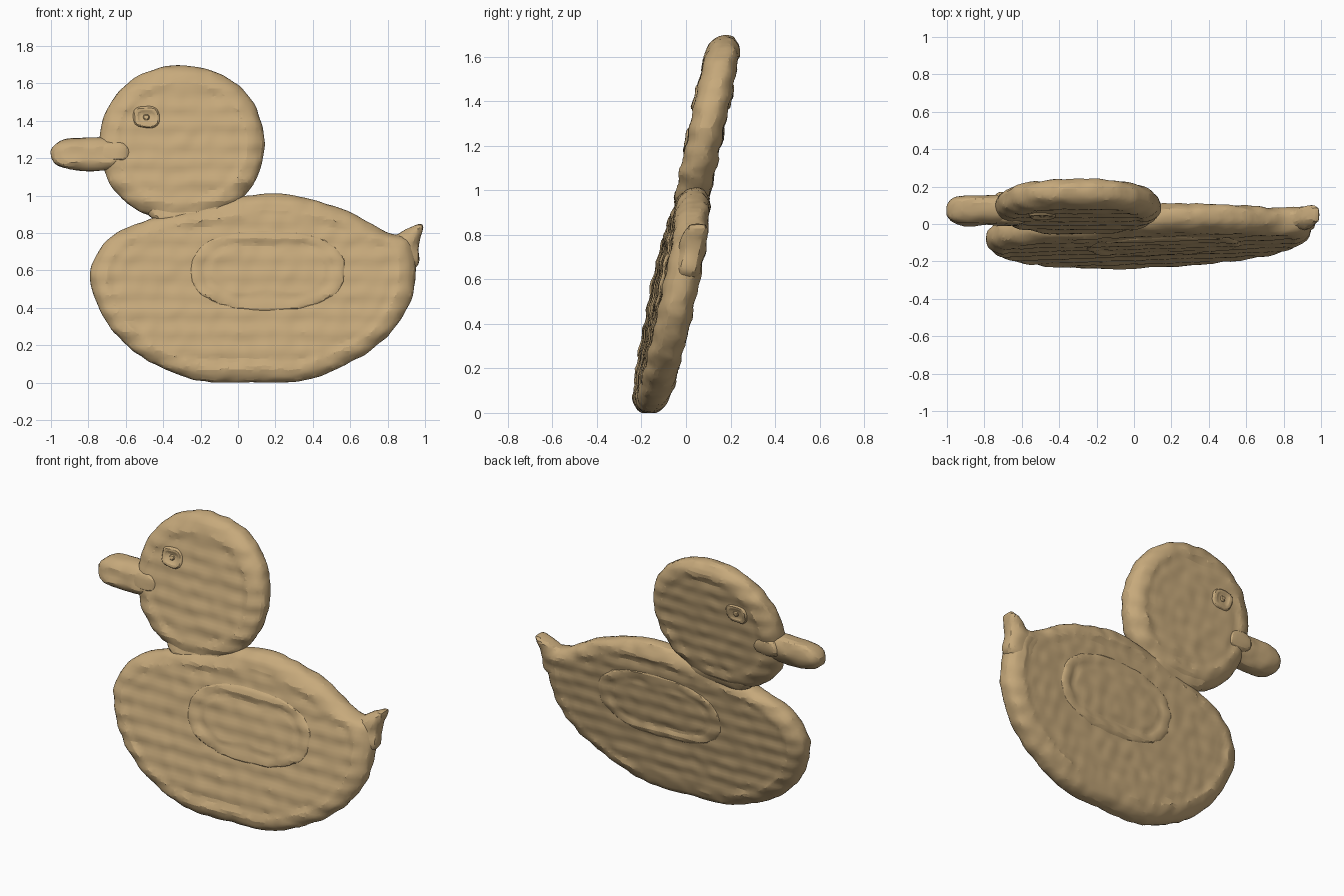
import bpy, bmesh, math
from mathutils import Vector, noise

cube = bpy.data.objects.get("Cube")
if cube:
    bpy.data.objects.remove(cube, do_unlink=True)

# One material for the whole carving
WOOD = (0.57, 0.40, 0.20, 1)
wood = bpy.data.materials.new("tan wood")
wood.use_nodes = True
wood.diffuse_color = WOOD
wood.node_tree.nodes["Principled BSDF"].inputs["Base Color"].default_value = WOOD

SLOPE, MIDDLE, TREAD = 0.207, 0.83, 0.1
BODY_TURN = 0.035  # the body swings back towards the tail


def oval(cx, cz, rx, rz, power=2.0, count=72):
    """Superellipse outline in the x-z plane."""
    pts = []
    for i in range(count):
        a = math.tau * i / count
        c, s = math.cos(a), math.sin(a)
        pts.append(Vector((cx + rx * math.copysign(abs(c) ** (2 / power), c),
                           cz + rz * math.copysign(abs(s) ** (2 / power), s))))
    return pts


def smooth_loop(points, steps=6):
    """Closed Catmull-Rom curve through the points."""
    p = [Vector(q) for q in points]
    n, out = len(p), []
    for i in range(n):
        a, b, c, d = p[i - 1], p[i], p[(i + 1) % n], p[(i + 2) % n]
        for k in range(steps):
            t = k / steps
            out.append(0.5 * (2 * b + (c - a) * t + (2 * a - 5 * b + 4 * c - d) * t ** 2
                              + (3 * b - a - 3 * c + d) * t ** 3))
    return out


def carve(mesh, turn):
    """Roughen the surface and tip it backwards in shallow steps."""
    for v in mesh.vertices:
        v.co += 0.006 * noise.noise_vector(v.co * 14)
        v.co.z = max(v.co.z, 0)
        z = v.co.z
        step = 0.95 * TREAD / math.tau * math.sin(math.tau * z / TREAD)
        v.co.y += SLOPE * (z + step - MIDDLE) + turn * v.co.x


def slab(name, outline, centre, section, offset=0.0, turn=0.0, voxel=0.02):
    """Two-sided relief: section lists (inset from edge, half thickness), edge first."""
    centre = Vector(centre)
    bm = bmesh.new()
    rows = [(d, -h) for d, h in reversed(section)] + list(section)
    rings = []
    for inset, y in rows:
        ring = []
        for p in outline:
            ray = p - centre
            q = centre + ray * max(0.02, 1 - inset / ray.length)
            ring.append(bm.verts.new((q.x, y + offset, q.y)))
        rings.append(ring)
    n = len(outline)
    for a, b in zip(rings, rings[1:]):
        for i in range(n):
            j = (i + 1) % n
            bm.faces.new((a[i], a[j], b[j], b[i]))
    bm.faces.new(rings[0])
    bm.faces.new(rings[-1])
    bmesh.ops.recalc_face_normals(bm, faces=bm.faces)
    mesh = bpy.data.meshes.new(name)
    bm.to_mesh(mesh)
    bm.free()
    mesh.materials.append(wood)
    obj = bpy.data.objects.new(name, mesh)
    bpy.context.collection.objects.link(obj)
    bpy.ops.object.select_all(action="DESELECT")
    obj.select_set(True)
    bpy.context.view_layer.objects.active = obj
    mod = obj.modifiers.new("even grid", "REMESH")
    mod.mode = "VOXEL"
    mod.voxel_size = voxel
    bpy.ops.object.modifier_apply(modifier=mod.name)
    carve(obj.data, turn)
    bpy.ops.object.shade_smooth_by_angle(angle=math.radians(18))
    return obj


def is_inside(point, obj, depth=0.006):
    hit, near, normal, _ = obj.closest_point_on_mesh(point)
    return hit and (point - near).dot(normal) < -depth


def trim_hidden(parts):
    """Remove the skin of each part that is buried in another part."""
    bpy.context.view_layer.update()
    buried = {p: [v.index for v in p.data.vertices
                  if any(is_inside(v.co, q) for q in parts if q != p)] for p in parts}
    for part, indices in buried.items():
        bm = bmesh.new()
        bm.from_mesh(part.data)
        bm.verts.ensure_lookup_table()
        hidden = set(bm.verts[i] for i in indices)
        faces = [f for f in bm.faces if all(v in hidden for v in f.verts)]
        bmesh.ops.delete(bm, geom=faces, context="FACES")
        bm.to_mesh(part.data)
        bm.free()


# Rounded rim, shallow groove, flat field
RIM = [(0, 0.025), (0.014, 0.047), (0.045, 0.069), (0.09, 0.081), (0.12, 0.071), (0.15, 0.076)]
SOFT = [(0, 0.03), (0.015, 0.052), (0.04, 0.066), (0.07, 0.075)]

# Body
body_outline = smooth_loop([
    (-0.79, 0.56), (-0.72, 0.74), (-0.54, 0.85), (-0.3, 0.92), (0.05, 1.0),
    (0.3, 1.0), (0.58, 0.92), (0.78, 0.81), (0.92, 0.76), (0.95, 0.6),
    (0.92, 0.43), (0.81, 0.26), (0.62, 0.12), (0.35, 0.01), (0.08, 0.0), (-0.2, 0.01),
    (-0.5, 0.13), (-0.7, 0.32)])
body = slab("body", body_outline, (0.08, 0.5), RIM, turn=BODY_TURN)

# Wing, a raised ring around a shallow field on both sides
wing = slab("wing", oval(0.16, 0.6, 0.43, 0.23, 2.3), (0.16, 0.6),
            [(0, 0.06), (0.02, 0.08), (0.05, 0.086), (0.075, 0.082), (0.095, 0.075), (0.13, 0.081)],
            turn=BODY_TURN)

# Tail tip, blending into the rim of the body
tail_outline = smooth_loop([(0.72, 0.78), (0.84, 0.79), (0.9, 0.82), (0.985, 0.855),
                            (0.985, 0.81), (0.967, 0.74), (0.954, 0.62), (0.8, 0.56)])
tail = slab("tail", tail_outline, (0.87, 0.72), [(0, 0.03), (0.02, 0.045), (0.05, 0.06)],
            offset=0.015, turn=BODY_TURN)

# Neck and head
neck = slab("neck", oval(-0.28, 0.93, 0.21, 0.09, 2.4), (-0.28, 0.93), SOFT[:3])
head = slab("head", oval(-0.3, 1.28, 0.44, 0.415, 2.1), (-0.3, 1.28), RIM)

# Beak, with a raised root over the cheek
beak = slab("beak", oval(-0.79, 1.222, 0.213, 0.09, 2.5), (-0.79, 1.222), SOFT, offset=-0.008)
beak_root = slab("beak_root", oval(-0.66, 1.235, 0.09, 0.06, 2.6), (-0.66, 1.235),
                 [(0, 0.06), (0.015, 0.08), (0.035, 0.088)])

# Eye ring with a small pupil, on both sides
eye_ring = slab("eye_ring", oval(-0.49, 1.42, 0.08, 0.065, 2.6), (-0.49, 1.42),
                [(0, 0.06), (0.01, 0.083), (0.025, 0.09), (0.04, 0.078), (0.055, 0.078)], voxel=0.012)
pupil = slab("pupil", oval(-0.49, 1.42, 0.025, 0.022), (-0.49, 1.42),
             [(0, 0.07), (0.008, 0.087)], voxel=0.012)

trim_hidden([body, wing, tail, neck, head, beak, beak_root, eye_ring, pupil])
